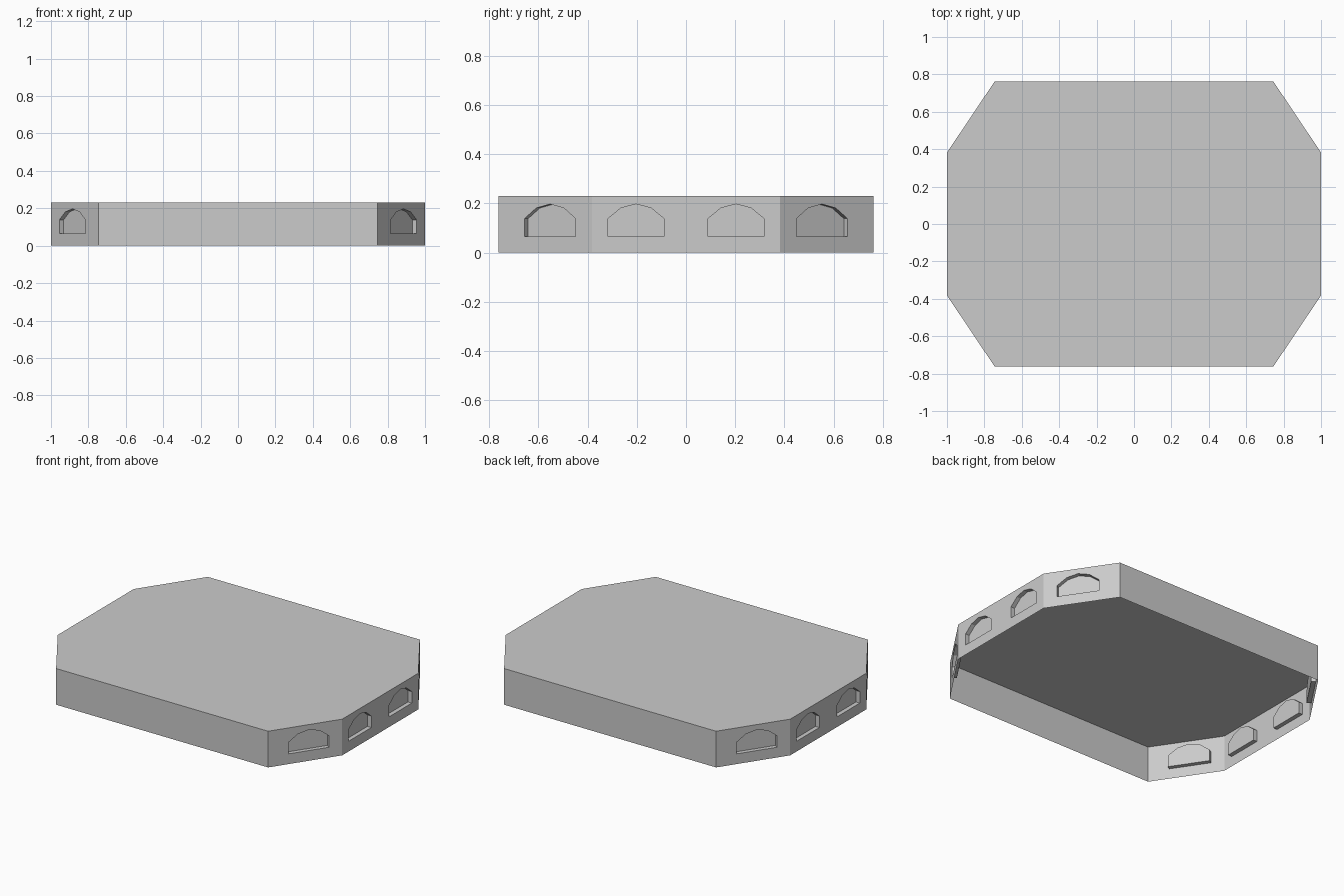
import bpy, bmesh
from mathutils import Vector

if "Cube" in bpy.data.objects:
    bpy.data.objects.remove(bpy.data.objects["Cube"])

H, SILL, DEPTH = 0.23, 0.065, 0.027
UP = Vector((0, 0, 1))

# Octagon plan, counter-clockwise from the front end of the right wall
plan = [Vector((x, y, 0)) for x, y in (
    (1, -.382), (1, .382), (.745, .762), (-.745, .762),
    (-1, .382), (-1, -.382), (-.745, -.762), (.745, -.762))]

# Windows per wall: (position along the wall 0..1, half width)
side = [(0.234, .1135), (0.766, .1135)]
near, far = [(0.45, .125)], [(0.55, .125)]
layout = [side, near, [], far, side, near, [], far]

# Half of the arch: (fraction of half width, height)
ARCH = [(1, SILL), (1, .138), (.54, .181), (0, .197)]


def window_outline(p, q, t, half):
    """Window loop seen from outside: right base, over the arch, left base."""
    u = (q - p).normalized()
    c = p.lerp(q, t)
    right = [c + u * half * f + UP * z for f, z in ARCH]
    left = [c - u * half * f + UP * z for f, z in reversed(ARCH[:-1])]
    return right + left


def make_object(name, polygons):
    bm = bmesh.new()
    for poly in polygons:
        bm.faces.new([bm.verts.new(v) for v in poly])
    bmesh.ops.remove_doubles(bm, verts=bm.verts, dist=1e-5)
    mesh = bpy.data.meshes.new(name)
    bm.to_mesh(mesh)
    bm.free()
    obj = bpy.data.objects.new(name, mesh)
    bpy.context.collection.objects.link(obj)


# Roof slab; the underside stays open
shell = [[p + UP * H for p in plan]]
recesses = []
for i, windows in enumerate(layout):
    p, q = plan[i], plan[(i + 1) % 8]
    top = [q + UP * H, p + UP * H]
    if not windows:
        shell.append([p, q] + top)
        continue
    u = (q - p).normalized()
    inward = UP.cross(u) * DEPTH
    base, upper = [], []
    for t, half in windows:
        loop = window_outline(p, q, t, half)
        base += [loop[-1], loop[0]]
        upper += reversed(loop)
        # Sunken back panel and the reveal around it
        recesses.append([v + inward for v in loop])
        for a, b in zip(loop, loop[1:] + loop[:1]):
            recesses.append([a, b, b + inward, a + inward])
    # Wall below the sills, then wall around the arches
    ps, qs = p + UP * SILL, q + UP * SILL
    shell.append([p, q, qs] + base[::-1] + [ps])
    shell.append([ps] + upper + [qs] + top)

make_object("hollow_octagonal_shell", shell)
make_object("arched_window_recesses", recesses)
